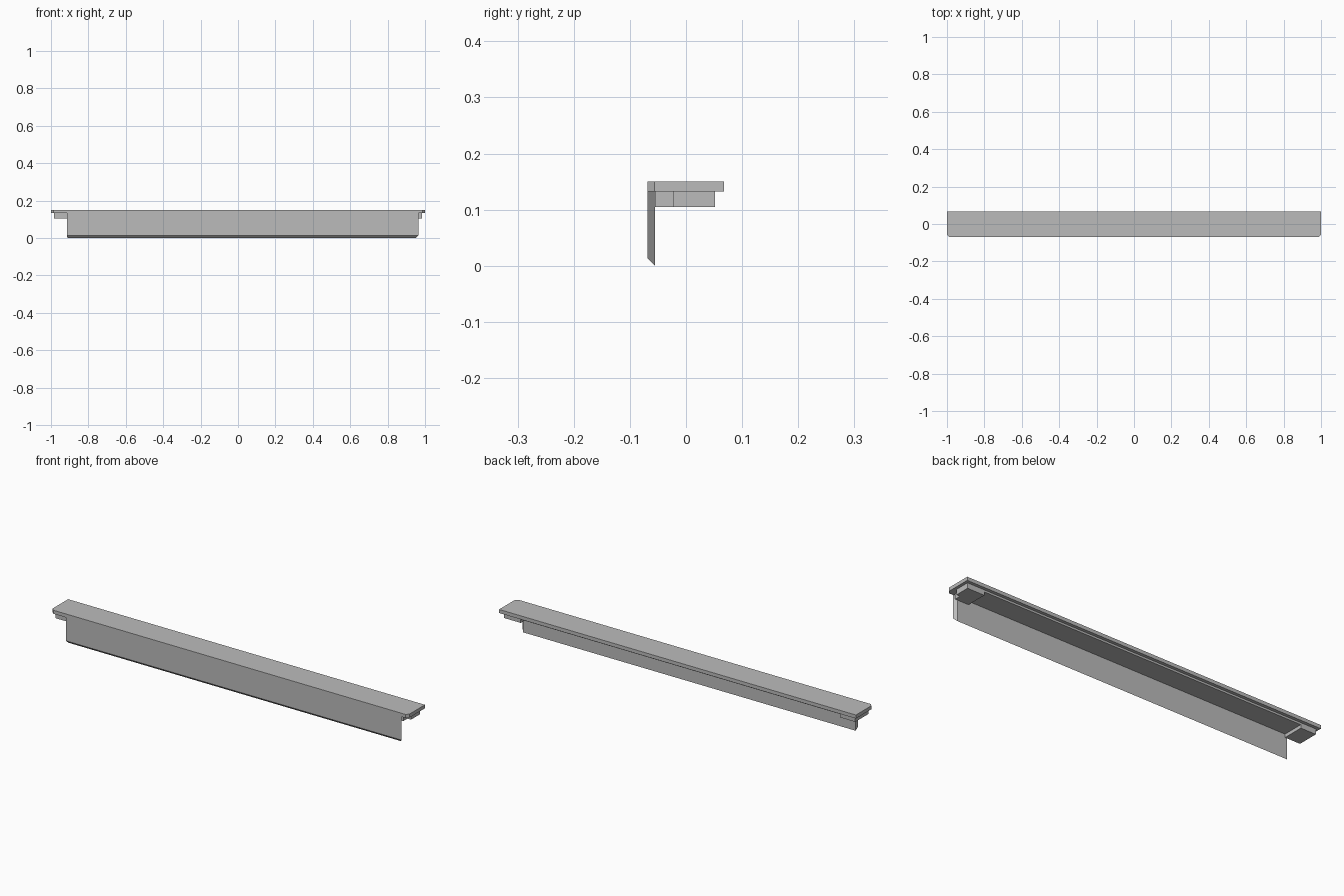
import bpy, bmesh

if "Cube" in bpy.data.objects:
    bpy.data.objects.remove(bpy.data.objects["Cube"])

grey = bpy.data.materials.new("plain grey")
grey.diffuse_color = (0.5, 0.5, 0.5, 1)
grey.use_nodes = True
grey.node_tree.nodes["Principled BSDF"].inputs["Base Color"].default_value = grey.diffuse_color


def finish(name, bm):
    bmesh.ops.recalc_face_normals(bm, faces=bm.faces)
    mesh = bpy.data.meshes.new(name)
    bm.to_mesh(mesh)
    bm.free()
    mesh.materials.append(grey)
    obj = bpy.data.objects.new(name, mesh)
    bpy.context.collection.objects.link(obj)
    return obj


def prism(name, outline, z0, z1):
    """Extrude a plan outline upwards from z0 to z1."""
    bm = bmesh.new()
    face = bm.faces.new([bm.verts.new((x, y, z0)) for x, y in outline])
    top = bmesh.ops.extrude_face_region(bm, geom=[face])["geom"]
    verts = [v for v in top if isinstance(v, bmesh.types.BMVert)]
    bmesh.ops.translate(bm, verts=verts, vec=(0, 0, z1 - z0))
    return finish(name, bm)


FRONT, INNER, BACK = -0.069, -0.055, 0.068
SLAB, TAB = 0.132, 0.105

# Top slab with clipped front corners
c = 0.013
prism("top_slab", [(-1 + c, FRONT), (1 - c, FRONT), (1, FRONT + c), (1, BACK),
                   (-1, BACK), (-1, FRONT + c)], SLAB, 0.15)

# Front apron, with a bevelled lower edge and a mitred right end
bm = bmesh.new()
outer = [(-0.915, 0.014), (0.965, 0.014), (0.965, SLAB), (-0.915, SLAB)]
inner = [(-0.912, 0.0), (0.951, 0.0), (0.951, SLAB), (-0.912, SLAB)]
a = [bm.verts.new((x, FRONT, z)) for x, z in outer]
b = [bm.verts.new((x, INNER, z)) for x, z in inner]
bm.faces.new(a)
bm.faces.new(b[::-1])
for i in range(4):
    j = (i + 1) % 4
    bm.faces.new((a[i], b[i], b[j], a[j]))
finish("front_apron", bm)

# Shallow raised panel under the slab
prism("underside_panel", [(-0.9, INNER), (0.9, INNER), (0.9, 0.052), (-0.9, 0.052)],
      0.122, SLAB)

# Support tabs at both ends, the right one notched behind the apron
prism("left_tab", [(-0.985, INNER), (-0.9, INNER), (-0.9, 0.052), (-0.985, 0.052)],
      TAB, SLAB)
prism("right_tab", [(0.89, INNER), (0.965, INNER), (0.965, -0.023), (0.985, -0.023),
                    (0.985, 0.052), (0.89, 0.052)], TAB, SLAB)
